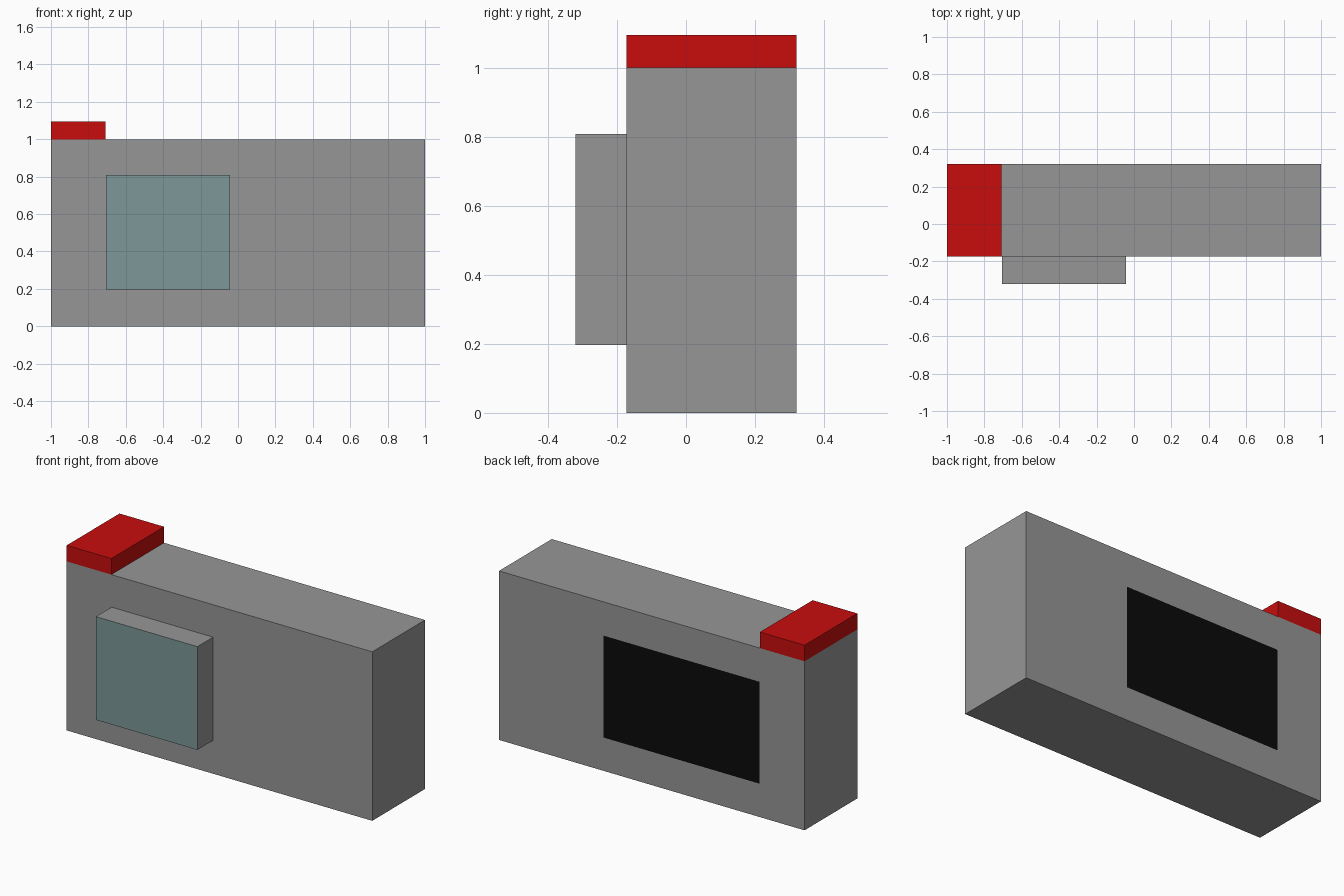
import bpy, bmesh
from mathutils import Vector

if "Cube" in bpy.data.objects:
    bpy.data.objects.remove(bpy.data.objects["Cube"])


def material(name, rgb):
    m = bpy.data.materials.new(name)
    m.diffuse_color = (*rgb, 1)
    m.use_nodes = True
    m.node_tree.nodes["Principled BSDF"].inputs["Base Color"].default_value = m.diffuse_color
    return m


grey = material("body_grey", (0.305, 0.305, 0.305))
red = material("button_red", (0.58, 0.004, 0.004))
glass = material("lens_teal", (0.205, 0.31, 0.31))
black = material("screen_black", (0.003, 0.003, 0.003))


def box(name, lo, hi, mats, paint=None, cuts=(), hidden=None):
    """Box between two corners; cuts are (axis, position) edge loops,
    paint(centre, normal) picks faces for the second material,
    hidden is the direction of a face covered by another part."""
    lo, hi = Vector(lo), Vector(hi)
    bm = bmesh.new()
    bmesh.ops.create_cube(bm, size=1)
    for v in bm.verts:
        v.co = (lo + hi) / 2 + v.co * (hi - lo)
    for axis, pos in cuts:
        normal, point = Vector(), Vector()
        normal[axis], point[axis] = 1, pos
        bmesh.ops.bisect_plane(bm, geom=bm.verts[:] + bm.edges[:] + bm.faces[:],
                               plane_co=point, plane_no=normal)
    bm.normal_update()
    if hidden:
        covered = [f for f in bm.faces if f.normal.dot(Vector(hidden)) > 0.9]
        bmesh.ops.delete(bm, geom=covered, context='FACES_ONLY')
    if paint:
        for f in bm.faces:
            f.material_index = int(paint(f.calc_center_median(), f.normal))
    mesh = bpy.data.meshes.new(name)
    bm.to_mesh(mesh)
    bm.free()
    for m in mats:
        mesh.materials.append(m)
    ob = bpy.data.objects.new(name, mesh)
    bpy.context.collection.objects.link(ob)
    return ob


# camera body with a flush screen cut into the back face
SX0, SX1, SZ0, SZ1 = -0.705, 0.316, 0.197, 0.80
box("camera_body", (-1, -0.173, 0), (1, 0.32, 1), (grey, black),
    paint=lambda c, n: n.y > 0.9 and SX0 < c.x < SX1 and SZ0 < c.z < SZ1,
    cuts=[(0, SX0), (0, SX1), (2, SZ0), (2, SZ1)])

# square lens block with a glass front
box("lens", (-0.706, -0.32, 0.197), (-0.042, -0.173, 0.808), (grey, glass),
    paint=lambda c, n: n.y < -0.9, hidden=(0, 1, 0))

# shutter button on the top corner
box("shutter_button", (-1, -0.173, 1), (-0.708, 0.32, 1.095), (red,),
    hidden=(0, 0, -1))
